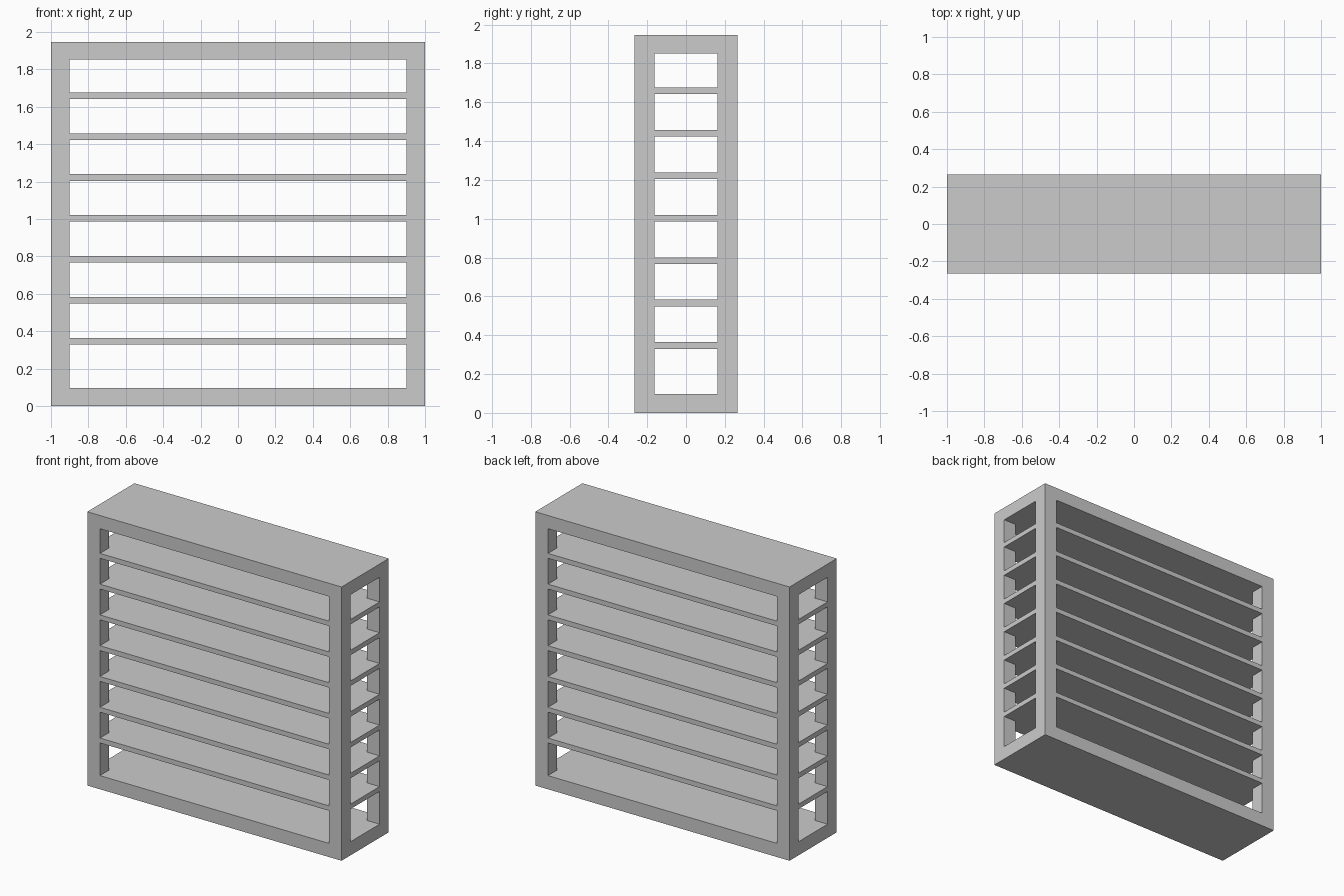
import bpy, bmesh

if "Cube" in bpy.data.objects:
    bpy.data.objects.remove(bpy.data.objects["Cube"])

W, D, H = 1.0, 0.265, 1.946      # half width, half depth, height
IX, IY = 0.9, 0.162              # half sizes of the window openings
BASE, TOP = 0.097, 1.852         # inner faces of bottom and top slabs


def prism(name, outline, z0, z1):
    bm = bmesh.new()
    face = bm.faces.new([bm.verts.new((x, y, z0)) for x, y in outline])
    ext = bmesh.ops.extrude_face_region(bm, geom=[face])
    verts = [v for v in ext["geom"] if isinstance(v, bmesh.types.BMVert)]
    bmesh.ops.translate(bm, verts=verts, vec=(0, 0, z1 - z0))
    bmesh.ops.recalc_face_normals(bm, faces=bm.faces)
    mesh = bpy.data.meshes.new(name)
    bm.to_mesh(mesh)
    bm.free()
    obj = bpy.data.objects.new(name, mesh)
    bpy.context.collection.objects.link(obj)
    return obj


def rect(x0, x1, y0, y1):
    return [(x0, y0), (x1, y0), (x1, y1), (x0, y1)]


# Top and bottom slabs
prism("bottom_slab", rect(-W, W, -D, D), 0, BASE)
prism("top_slab", rect(-W, W, -D, D), TOP, H)

# Four corner posts
for sx, side in ((-1, "left"), (1, "right")):
    for sy, end in ((-1, "front"), (1, "back")):
        xs, ys = sorted((sx * IX, sx * W)), sorted((sy * IY, sy * D))
        prism(f"{end}_{side}_post", rect(*xs, *ys), BASE, TOP)

# Seven thin shelves, notched around the posts and flush with the frame
notched = [(-IX, -D), (IX, -D), (IX, -IY), (W, -IY), (W, IY), (IX, IY),
           (IX, D), (-IX, D), (-IX, IY), (-W, IY), (-W, -IY), (-IX, -IY)]
for i in range(7):
    z = 0.329 + i * 0.2188
    prism(f"shelf_{i + 1}", notched, z, z + 0.035)
